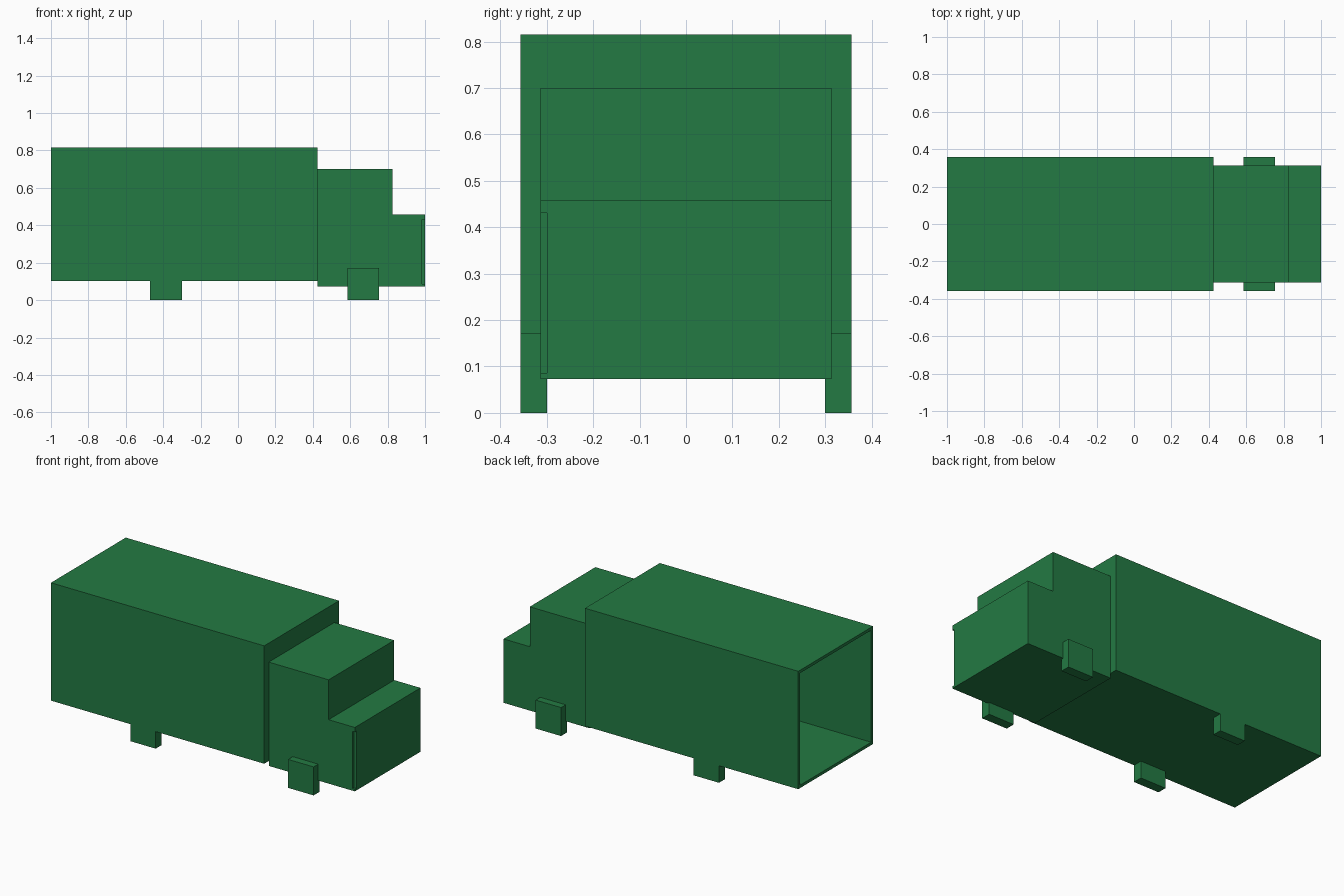
import bpy
import bmesh

default = bpy.data.objects.get("Cube")
if default:
    bpy.data.objects.remove(default, do_unlink=True)

# Single body colour
GREEN = (0.0168, 0.195, 0.056, 1.0)
green = bpy.data.materials.new("truck_green")
green.use_nodes = True
green.diffuse_color = GREEN
bsdf = next(n for n in green.node_tree.nodes if n.type == 'BSDF_PRINCIPLED')
bsdf.inputs["Base Color"].default_value = GREEN


def make_object(name, bm):
    bmesh.ops.recalc_face_normals(bm, faces=bm.faces)
    mesh = bpy.data.meshes.new(name)
    bm.to_mesh(mesh)
    bm.free()
    mesh.materials.append(green)
    obj = bpy.data.objects.new(name, mesh)
    bpy.context.collection.objects.link(obj)
    return obj


def box_bmesh(x, y, z):
    """Box spanning the (low, high) pairs on each axis."""
    bm = bmesh.new()
    bmesh.ops.create_cube(bm, size=1)
    for v in bm.verts:
        v.co = [span[c > 0] for span, c in zip((x, y, z), v.co)]
    return bm


def extrude_profile(name, points, half_width):
    """Side profile in x, z extruded across y."""
    bm = bmesh.new()
    face = bm.faces.new([bm.verts.new((px, -half_width, pz)) for px, pz in points])
    result = bmesh.ops.extrude_face_region(bm, geom=[face])
    moved = [g for g in result["geom"] if isinstance(g, bmesh.types.BMVert)]
    bmesh.ops.translate(bm, verts=moved, vec=(0, 2 * half_width, 0))
    return make_object(name, bm)


# Cargo box: open rear end, hollowed by insetting and pushing the end face in
WALL = 0.025
X_REAR, X_JOIN = -1.0, 0.425
bm = box_bmesh((X_REAR, X_JOIN), (-0.357, 0.357), (0.103, 0.815))
bm.normal_update()
end = min(bm.faces, key=lambda f: f.calc_center_median().x)
bmesh.ops.inset_individual(bm, faces=[end], thickness=WALL)
result = bmesh.ops.extrude_face_region(bm, geom=[end])
inner = [g for g in result["geom"] if isinstance(g, bmesh.types.BMVert)]
if end.is_valid:
    bmesh.ops.delete(bm, geom=[end], context='FACES_ONLY')
bmesh.ops.translate(bm, verts=inner, vec=(X_JOIN - X_REAR - WALL, 0, 0))
make_object("cargo_box", bm)

# Stepped cab with bonnet
cab = extrude_profile("cab", [(X_JOIN, 0.073), (1.0, 0.073), (1.0, 0.459),
                              (0.825, 0.459), (0.825, 0.70), (X_JOIN, 0.70)], 0.313)

# Small upright notch in one front corner of the cab
cutter = make_object("notch_cutter",
                     box_bmesh((0.985, 1.05), (-0.36, -0.299), (0.086, 0.431)))
cutter.hide_render = True
cut = cab.modifiers.new("corner_notch", 'BOOLEAN')
cut.operation = 'DIFFERENCE'
cut.solver = 'EXACT'
cut.object = cutter
bpy.context.view_layer.objects.active = cab
bpy.ops.object.modifier_apply(modifier=cut.name)
bpy.data.objects.remove(cutter, do_unlink=True)

# Square wheels, mirrored across y
for axle, x_span in (("rear", (-0.47, -0.30)), ("front", (0.585, 0.755))):
    for side, y_span in (("near", (-0.357, -0.30)), ("far", (0.30, 0.357))):
        make_object(f"{axle}_wheel_{side}", box_bmesh(x_span, y_span, (0.0, 0.172)))
